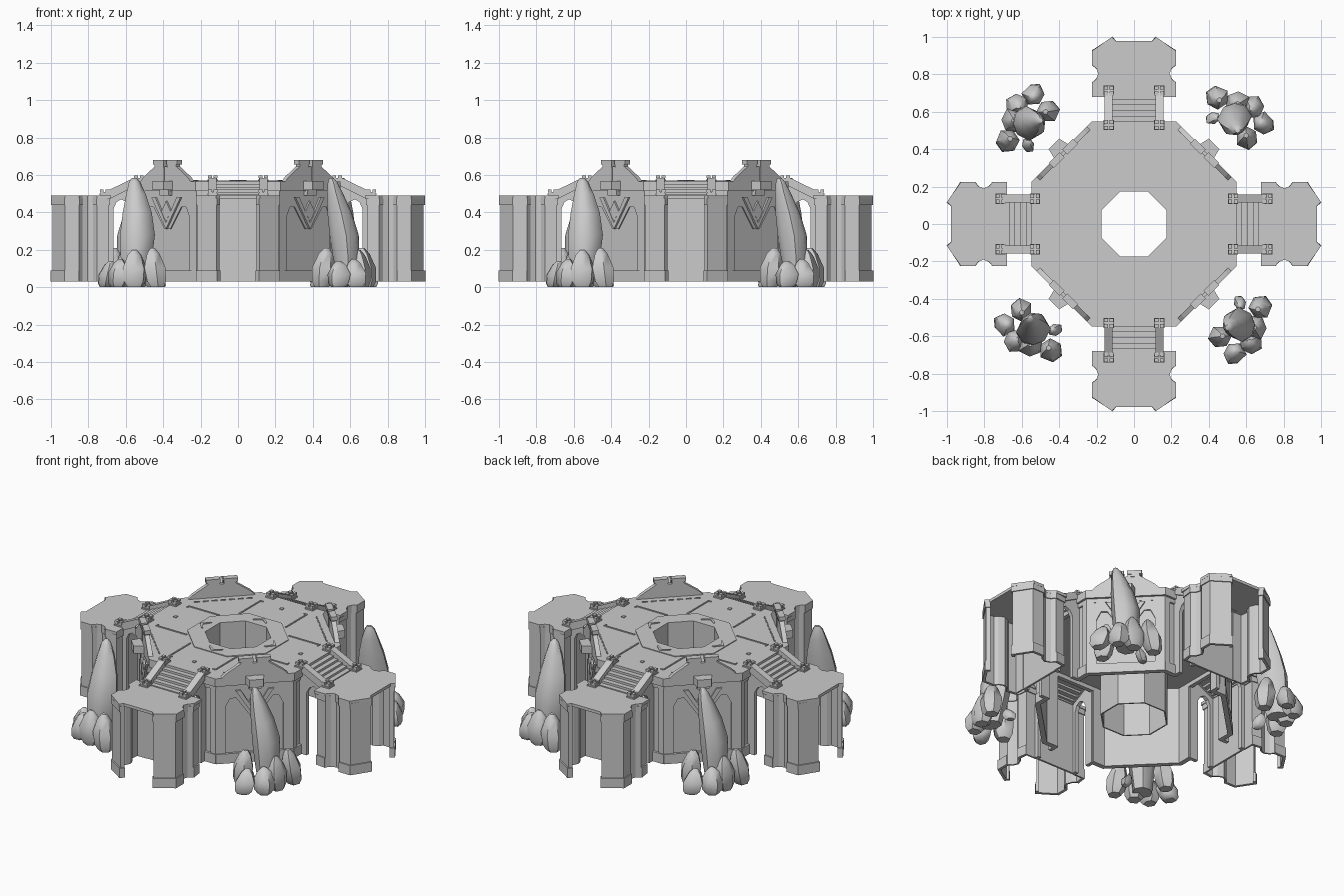
import bpy, bmesh, math, random
from mathutils import Matrix, Vector

if "Cube" in bpy.data.objects:
    bpy.data.objects.remove(bpy.data.objects["Cube"])

stone = bpy.data.materials.new("grey_stone")
stone.use_nodes = True
stone.diffuse_color = (0.6, 0.6, 0.6, 1)
stone.node_tree.nodes["Principled BSDF"].inputs["Base Color"].default_value = (0.6, 0.6, 0.6, 1)

BASE, POD, DECK = 0.03, 0.49, 0.565
QUARTERS = [0, 90, 180, 270]
CORNERS = [45, 135, 225, 315]


def finish(name, bm, angles=(0,), smooth=False):
    """Write one object holding a rotated copy of the part for each angle."""
    bmesh.ops.recalc_face_normals(bm, faces=bm.faces)
    mesh = bpy.data.meshes.new(name)
    out = bmesh.new()
    for a in angles:
        copy = bm.copy()
        copy.transform(Matrix.Rotation(math.radians(a), 4, "Z"))
        copy.to_mesh(mesh)
        copy.free()
        out.from_mesh(mesh)
    out.to_mesh(mesh)
    out.free()
    bm.free()
    mesh.materials.append(stone)
    obj = bpy.data.objects.new(name, mesh)
    bpy.context.collection.objects.link(obj)
    if smooth:
        bpy.ops.object.select_all(action="DESELECT")
        obj.select_set(True)
        bpy.context.view_layer.objects.active = obj
        bpy.ops.object.shade_smooth_by_angle(angle=math.radians(50))
    return obj


def prism(bm, pts, axis, a, b, mirror=False):
    """Extrude a flat outline along an axis from a to b."""
    place = {"x": lambda p, h: (h, p[0], p[1]),
             "y": lambda p, h: (p[0], h, p[1]),
             "z": lambda p, h: (p[0], p[1], h)}[axis]
    for s in ((1, -1) if mirror else (1,)):
        rows = []
        for h in (a, b):
            cos = [place(p, h) for p in pts]
            rows.append([bm.verts.new((c[0] * s, c[1], c[2])) for c in cos])
        bm.faces.new(rows[0])
        bm.faces.new(rows[1])
        for i in range(len(pts)):
            j = (i + 1) % len(pts)
            bm.faces.new((rows[0][i], rows[0][j], rows[1][j], rows[1][i]))


def box(bm, x0, x1, y0, y1, z0, z1, mirror=False):
    prism(bm, [(x0, y0), (x1, y0), (x1, y1), (x0, y1)], "z", z0, z1, mirror)


def octagon_ring(name, outer, inner, z0, z1):
    """Eight-sided ring given by the distances to its outer and inner sides."""
    bm = bmesh.new()
    loops = []
    for d, z in ((outer, z0), (outer, z1), (inner, z1), (inner, z0)):
        r = d / math.cos(math.pi / 8)
        loops.append([bm.verts.new((r * math.cos((k + .5) * math.pi / 4),
                                    r * math.sin((k + .5) * math.pi / 4), z)) for k in range(8)])
    for q in range(4):
        for k in range(8):
            a, b, m = loops[q], loops[(q + 1) % 4], (k + 1) % 8
            bm.faces.new((a[k], a[m], b[m], b[k]))
    finish(name, bm)


def sheet(name, path, z0, z1, thick, offset):
    """Mirrored wall standing on an open path."""
    bm = bmesh.new()
    for s in (1, -1):
        low = [bm.verts.new((x * s, y, z0)) for x, y in path]
        top = [bm.verts.new((x * s, y, z1)) for x, y in path]
        for i in range(len(path) - 1):
            quad = (low[i], low[i + 1], top[i + 1], top[i])
            bm.faces.new(quad if s > 0 else quad[::-1])
    mod = finish(name, bm, QUARTERS).modifiers.new("thickness", "SOLIDIFY")
    mod.thickness, mod.offset, mod.use_even_offset = thick, offset, True


# Hollow eight-sided main building with a central shaft, open under the stairs
bm = bmesh.new()
box(bm, -0.217, 0.217, 0.51, 0.525, BASE, 0.52)
box(bm, -0.222, 0.222, 0.515, 0.54, BASE, 0.09)
finish("diagonal_walls", bm, CORNERS)
bm = bmesh.new()
box(bm, 0.13, 0.217, 0.51, 0.525, BASE, 0.52, True)
box(bm, 0.13, 0.222, 0.515, 0.54, BASE, 0.09, True)
finish("stair_side_walls", bm, QUARTERS)
octagon_ring("main_cornice", 0.535, 0.51, 0.49, 0.515)
octagon_ring("main_deck", 0.548, 0.175, 0.515, DECK)
octagon_ring("central_shaft", 0.183, 0.175, BASE, DECK)
octagon_ring("shaft_rim", 0.27, 0.175, DECK, DECK + 0.005)

# Corner pilasters of the main building, one on each end of every wall
bm = bmesh.new()
box(bm, 0.185, 0.222, 0.52, 0.535, BASE, 0.5, True)
finish("main_pilasters", bm, QUARTERS + CORNERS)

# Pointed arch panelling on the diagonal walls, with a hanging bracket
half = [(0.19, 0.08), (0.165, 0.08), (0.165, 0.38), (0.14, 0.43),
        (0.105, 0.43), (0.02, 0.31)]
outline = [(0.19, 0.5)] + half + [(-x, z) for x, z in reversed(half)] + [(-0.19, 0.5)]
bm = bmesh.new()
prism(bm, outline, "y", 0.52, 0.534)
finish("arch_panelling", bm, CORNERS)

bm = bmesh.new()
prism(bm, [(0.11, 0.48), (0.08, 0.48), (0, 0.345), (0, 0.31)], "y", 0.53, 0.546, True)
prism(bm, [(0.035, 0.405), (0, 0.46), (-0.035, 0.405), (0, 0.35)], "y", 0.53, 0.545)
finish("diamond_bracket", bm, CORNERS)

# Split pediment, post and buttress block above each diagonal wall
bm = bmesh.new()
prism(bm, [(0.012, DECK), (0.19, DECK), (0.165, 0.59), (0.075, 0.65), (0.012, 0.65)],
      "y", 0.52, 0.548, True)
box(bm, 0.01, 0.092, 0.515, 0.552, 0.656, 0.68, True)
box(bm, 0.012, 0.08, 0.518, 0.55, 0.64, 0.657, True)
box(bm, -0.014, 0.014, 0.524, 0.544, DECK, 0.645)
finish("split_pediment", bm, CORNERS)

bm = bmesh.new()
prism(bm, [(-0.055, 0.54), (0.055, 0.54), (0.04, 0.605), (-0.04, 0.605)], "z", 0.52, 0.568)
box(bm, -0.035, 0.035, 0.53, 0.56, 0.49, 0.52)
finish("buttress_block", bm, CORNERS)

# Thin raised lines on the deck
bm = bmesh.new()
box(bm, 0.155, 0.163, 0.24, 0.45, DECK, DECK + 0.005, True)
box(bm, 0.14, 0.163, 0.445, 0.452, DECK, DECK + 0.005, True)
prism(bm, [(0, 0.24), (0.045, 0.21), (0.045, 0.222), (0, 0.26)], "z", DECK, DECK + 0.009, True)
box(bm, -0.01, 0.01, 0.42, 0.44, DECK, DECK + 0.006)
finish("deck_lines", bm, QUARTERS)

bm = bmesh.new()
for i in range(-3, 4):
    box(bm, i * 0.05 - 0.016, i * 0.05 + 0.016, 0.475, 0.482, DECK, DECK + 0.005)
finish("deck_dashes", bm, CORNERS)

# Four outer platforms: top slab, folded side walls, mouldings
side = [(0.21, 0.69), (0.218, 0.755), (0.195, 0.775), (0.183, 0.805), (0.195, 0.832),
        (0.218, 0.85), (0.218, 0.925), (0.115, 0.992), (0.1, 0.972)]
rim = [(0.225, 0.68)] + [(x + 0.007, y) for x, y in side[1:-2]] + [(0.118, 1), (0.098, 0.979)]
bm = bmesh.new()
prism(bm, rim + [(-x, y) for x, y in reversed(rim)], "z", 0.472, POD)
finish("platform_top", bm, QUARTERS)
wall = [(0.14, 0.69)] + side
sheet("platform_walls", wall, BASE, 0.475, 0.01, -1)
sheet("platform_cornice", wall, 0.44, 0.475, 0.012, 0)
sheet("platform_base_moulding", side[:2], BASE, 0.09, 0.014, 0)
sheet("platform_front_base_moulding", side[5:], BASE, 0.09, 0.014, 0)
bm = bmesh.new()
box(bm, -0.145, 0.145, 0.685, 0.697, BASE, 0.475)
finish("platform_inner_wall", bm, QUARTERS)

# Arched bridge walls carrying the stairs
arch = [(0.52, BASE), (0.52, 0.555), (0.55, 0.555), (0.69, 0.485), (0.69, BASE), (0.665, BASE),
        (0.665, 0.42), (0.65, 0.455), (0.625, 0.47), (0.595, 0.455), (0.575, 0.42), (0.575, BASE)]
bm = bmesh.new()
prism(bm, arch, "x", 0.125, 0.148, True)
finish("bridge_arches", bm, QUARTERS)

bm = bmesh.new()
prism(bm, [(0.53, 0.55), (0.53, 0.585), (0.555, 0.585), (0.72, 0.505), (0.72, 0.47), (0.69, 0.47)],
      "x", 0.115, 0.158, True)
finish("stair_rails", bm, QUARTERS)

bm = bmesh.new()
for i in range(5):
    y, z = 0.56 + i * 0.03, 0.55 - i * 0.0135
    box(bm, -0.12, 0.12, y - 0.015, y + 0.018, z - 0.014, z)
finish("stairs", bm, QUARTERS)

# Studded posts at both ends of the stair rails
bm = bmesh.new()
for y, z in ((0.53, DECK), (0.713, POD)):
    box(bm, 0.113, 0.157, y - 0.022, y + 0.022, z - 0.015, z + 0.018, True)
    box(bm, 0.108, 0.162, y - 0.027, y + 0.027, z + 0.002, z + 0.01, True)
    for dx in (-0.015, 0.015):
        for dy in (-0.015, 0.015):
            cx, cy = 0.135 + dx, y + dy
            box(bm, cx - 0.01, cx + 0.01, cy - 0.01, cy + 0.01, z + 0.018, z + 0.032, True)
finish("stair_posts", bm, QUARTERS)

# Rock spires: irregular stacked rings along a bent spine
rng = random.Random(4)


def spire(bm, spine, sides):
    shape = [rng.uniform(0.82, 1.15) for _ in range(sides)]
    turn = rng.uniform(0, math.tau)
    rows = []
    for x, y, z, r in spine:
        rows.append([bm.verts.new((x + r * f * math.cos(turn + math.tau * k / sides),
                                   y + r * f * math.sin(turn + math.tau * k / sides), z))
                     for k, f in enumerate(shape)])
    for a, b in zip(rows, rows[1:]):
        for k in range(sides):
            m = (k + 1) % sides
            bm.faces.new((a[k], a[m], b[m], b[k]))
    bm.faces.new(rows[0])
    bm.faces.new(rows[-1])


bm = bmesh.new()
spire(bm, [(0.56, 0.59, 0.02, 0.06), (0.55, 0.58, 0.17, 0.082), (0.545, 0.57, 0.28, 0.09),
           (0.545, 0.545, 0.4, 0.075), (0.55, 0.52, 0.5, 0.05), (0.555, 0.507, 0.56, 0.03),
           (0.555, 0.5, 0.583, 0.014)], 8)
finish("tall_spire", bm, QUARTERS, True)

bm = bmesh.new()
centre = Vector((0.56, 0.57))
for x, y, r, h in ((0.43, 0.685, 0.07, 0.21), (0.55, 0.66, 0.066, 0.2), (0.645, 0.63, 0.06, 0.15),
                   (0.71, 0.53, 0.06, 0.14), (0.61, 0.45, 0.06, 0.21), (0.41, 0.565, 0.038, 0.08)):
    lean = (centre - Vector((x, y))) * 0.2
    spire(bm, [(x + lean.x * t, y + lean.y * t, h * t, r * f)
               for t, f in ((0, 0.6), (0.15, 0.88), (0.5, 1), (0.85, 0.6), (1, 0.22))], 6)
finish("small_spires", bm, QUARTERS, True)
